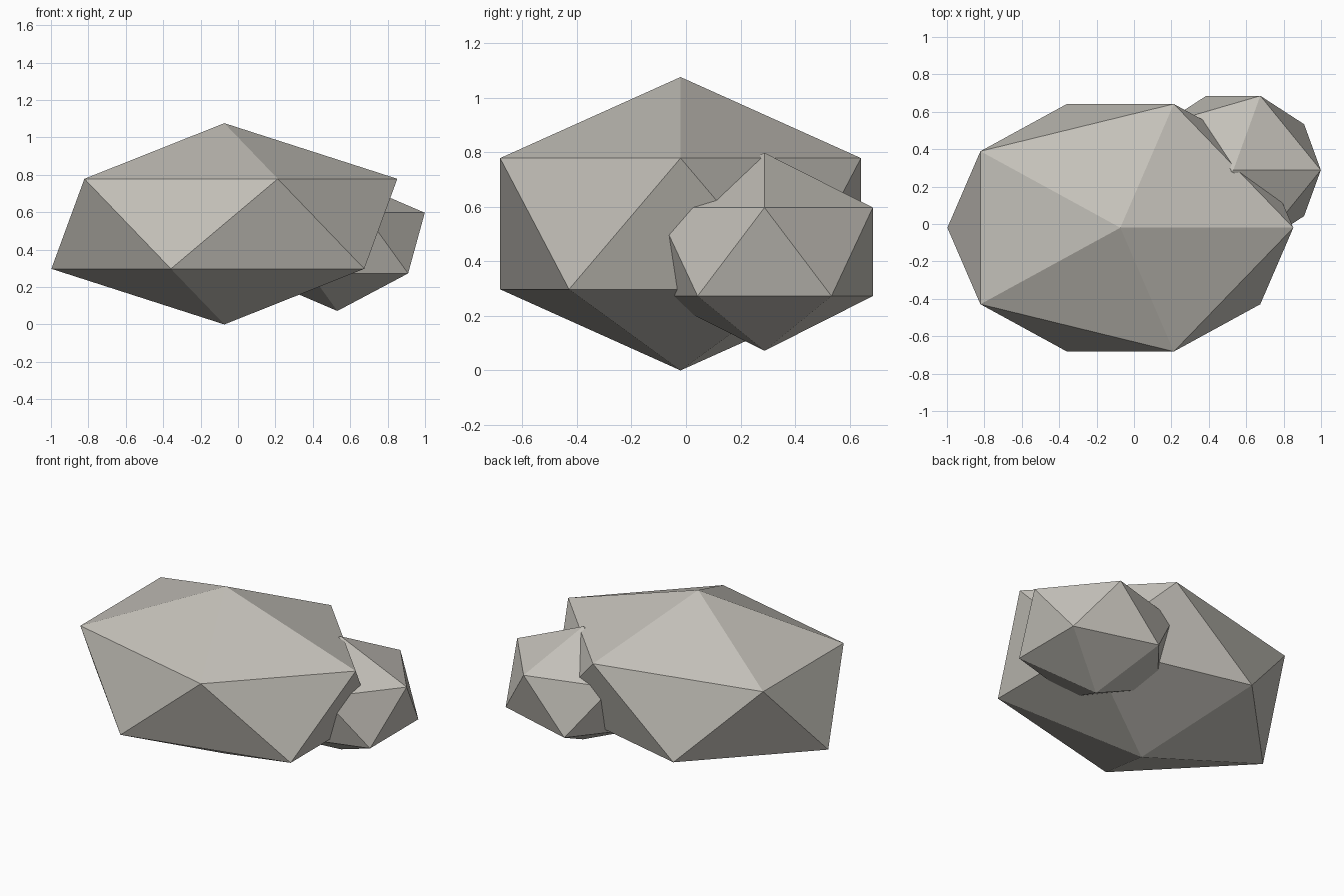
import bpy

if "Cube" in bpy.data.objects:
    bpy.data.objects.remove(bpy.data.objects["Cube"])

# One warm grey stone colour
stone = bpy.data.materials.new("warm_grey_stone")
stone.diffuse_color = (0.55, 0.53, 0.485, 1.0)
stone.use_nodes = True
stone.node_tree.nodes["Principled BSDF"].inputs["Base Color"].default_value = stone.diffuse_color


def boulder(name, centre, radii):
    """Flat-faced stone: a 20-sided ball stretched along each axis."""
    bpy.ops.mesh.primitive_ico_sphere_add(subdivisions=1, radius=1.0)
    rock = bpy.context.object
    rock.name = name
    rock.scale = radii
    rock.location = centre
    bpy.ops.object.transform_apply(location=True, rotation=True, scale=True)
    rock.data.materials.append(stone)
    bpy.ops.object.shade_flat()
    return rock


# Large boulder, and a smaller one leaning into its back right side
boulder("large_boulder", (-0.073, -0.02, 0.538), (1.034, 0.778, 0.538))
boulder("small_boulder", (0.531, 0.288, 0.435), (0.523, 0.467, 0.363))
